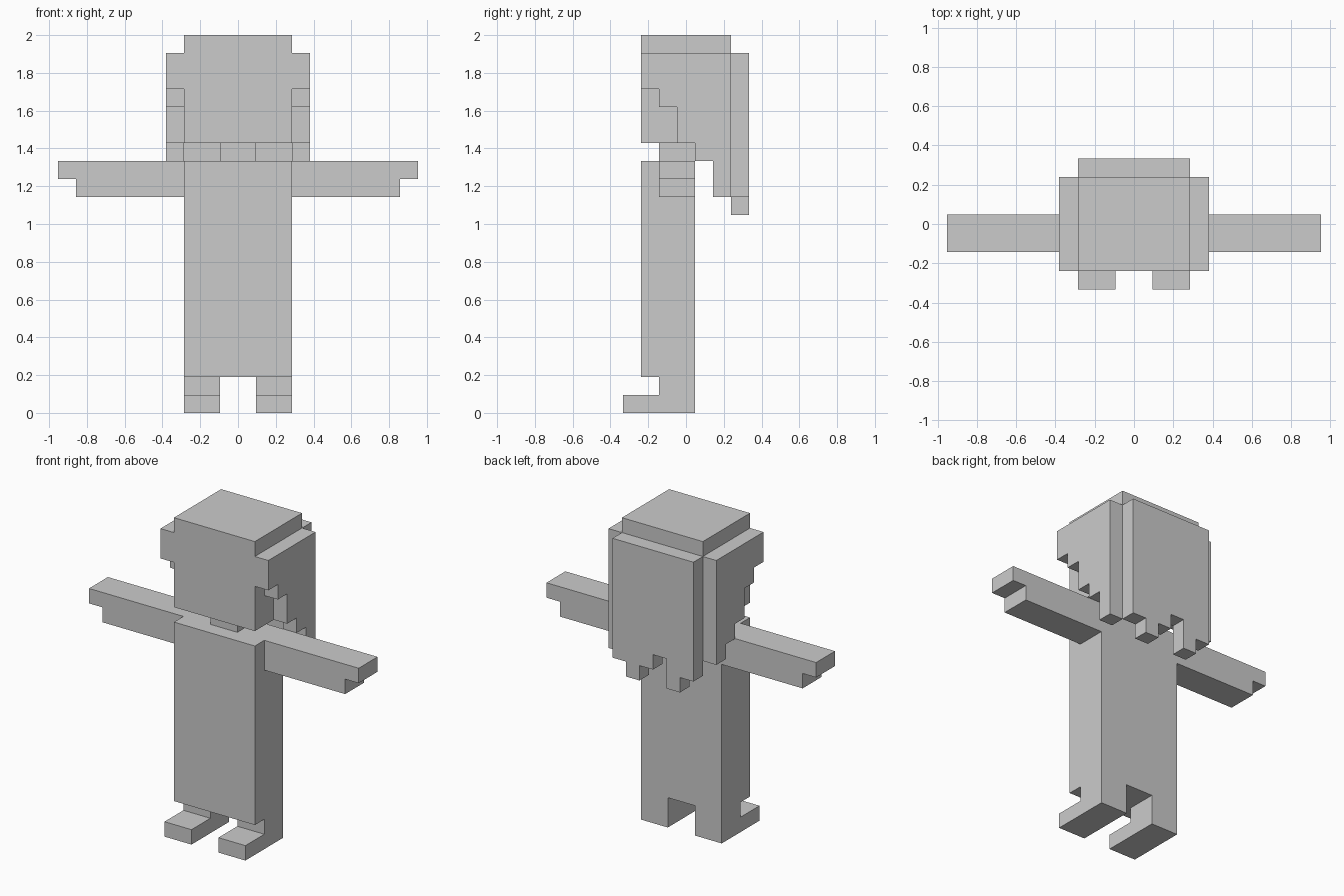
import bpy, bmesh
from mathutils import Vector

if "Cube" in bpy.data.objects:
    bpy.data.objects.remove(bpy.data.objects["Cube"])

U = 2 / 21  # size of one block

grey = bpy.data.materials.new("plain_grey")
grey.diffuse_color = (0.6, 0.6, 0.6, 1)
grey.use_nodes = True
grey.node_tree.nodes["Principled BSDF"].inputs["Base Color"].default_value = grey.diffuse_color


def prism(name, outline, axis, lo, hi):
    """Extrude a 2D outline (in blocks) along axis 'x' (outline y,z) or 'y' (outline x,z)."""
    place = (lambda a, b: (lo, a, b)) if axis == 'x' else (lambda a, b: (a, lo, b))
    step = Vector((hi - lo, 0, 0)) if axis == 'x' else Vector((0, hi - lo, 0))
    bm = bmesh.new()
    face = bm.faces.new([bm.verts.new(Vector(place(a, b)) * U) for a, b in outline])
    out = bmesh.ops.extrude_face_region(bm, geom=[face])
    moved = [v for v in out["geom"] if isinstance(v, bmesh.types.BMVert)]
    bmesh.ops.translate(bm, verts=moved, vec=step * U)
    bmesh.ops.recalc_face_normals(bm, faces=bm.faces)
    mesh = bpy.data.meshes.new(name)
    bm.to_mesh(mesh)
    bm.free()
    mesh.materials.append(grey)
    obj = bpy.data.objects.new(name, mesh)
    bpy.context.collection.objects.link(obj)
    return obj


def rect(a0, a1, b0, b1):
    return [(a0, b0), (a1, b0), (a1, b1), (a0, b1)]


def ragged(start, top, bottoms):
    """Outline with a flat top and one bottom height per block column."""
    pts = [(start, top)]
    for i, b in enumerate(bottoms):
        for p in ((start + i, b), (start + i + 1, b)):
            if p != pts[-1]:
                pts.append(p)
    return pts + [(start + len(bottoms), top)]


# Long robe, neck and head with the raised crown
prism("robe", rect(-2.5, 0.5, 2, 14), 'x', -3, 3)
prism("neck", rect(-1.5, 0.5, 14, 15), 'x', -1, 1)
prism("head", rect(-2.5, 2.5, 15, 21), 'x', -3, 3)

# Back hair with a ragged hem, listed from the left side to the right
prism("back_hair", ragged(-3, 20, [12, 11, 13, 12, 11, 12]), 'y', 2.5, 3.5)

for side, s, last in (("left", -1, 13), ("right", 1, 12)):
    # Stepped side hair
    prism(side + "_hair", ragged(-2.5, 20, [18, 17, 15, 14, last]), 'x', s * 3, s * 4)
    # Arm with overhanging fingertips
    arm = [(3, 12), (9, 12), (9, 13), (10, 13), (10, 14), (3, 14)]
    prism(side + "_arm", [(s * a, b) for a, b in arm], 'y', -1.5, 0.5)
    # Leg and foot
    leg = [(-3.5, 0), (0.5, 0), (0.5, 2), (-1.5, 2), (-1.5, 1), (-3.5, 1)]
    prism(side + "_leg", leg, 'x', s * 1, s * 3)
